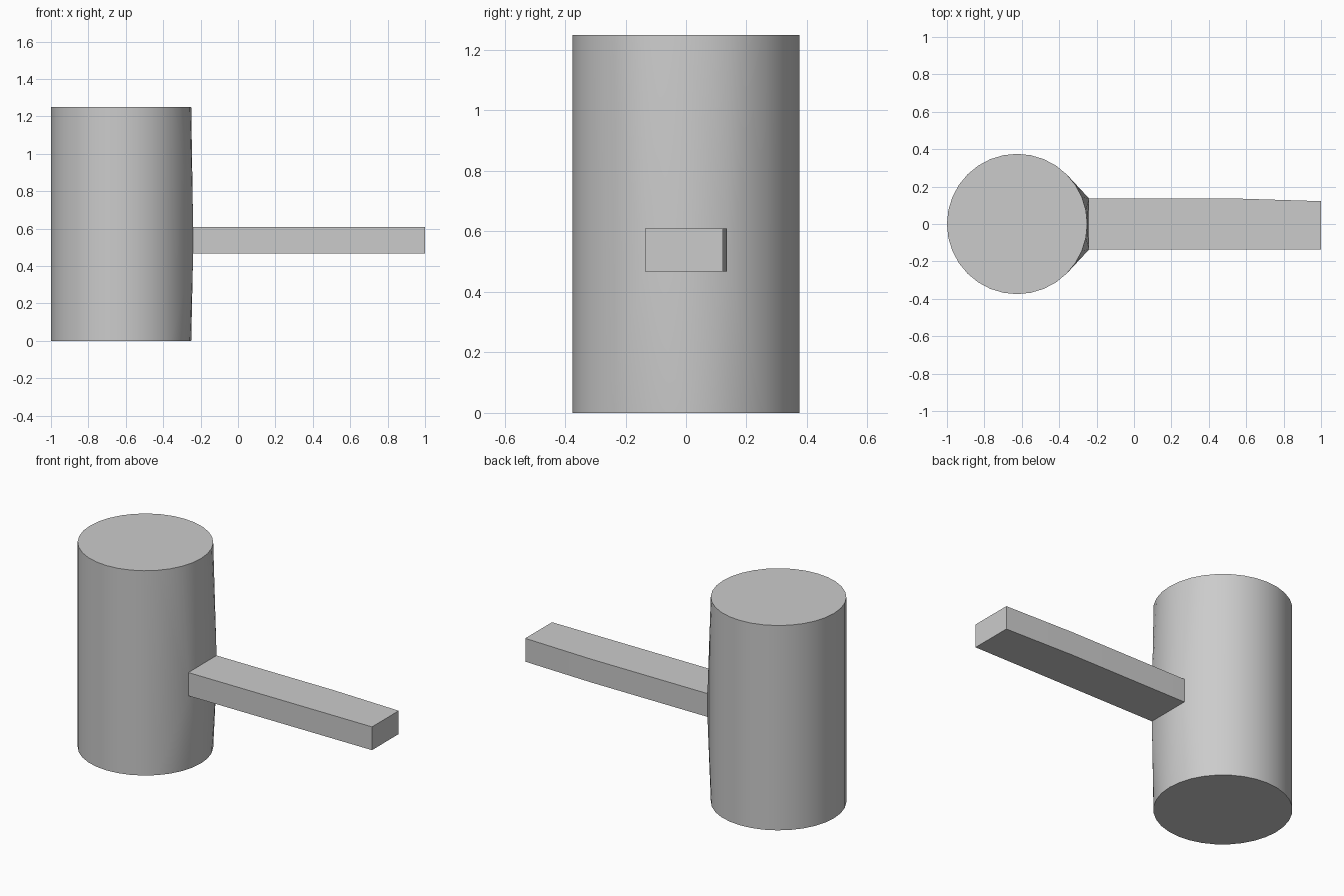
import bpy
import bmesh
import math

cube = bpy.data.objects.get("Cube")
if cube:
    bpy.data.objects.remove(cube, do_unlink=True)

grey = bpy.data.materials.new("plain grey")
grey.use_nodes = True
colour = (0.6, 0.6, 0.6, 1)
grey.diffuse_color = colour
grey.node_tree.nodes["Principled BSDF"].inputs["Base Color"].default_value = colour

RADIUS, HEIGHT, CENTRE_X = 0.375, 1.25, -0.625
JOINT_X, Z_LOW, Z_HIGH = -0.24, 0.467, 0.609
SIDE = 0.136


def finish(name, bm):
    bmesh.ops.recalc_face_normals(bm, faces=bm.faces)
    mesh = bpy.data.meshes.new(name)
    bm.to_mesh(mesh)
    bm.free()
    mesh.materials.append(grey)
    obj = bpy.data.objects.new(name, mesh)
    bpy.context.collection.objects.link(obj)
    bpy.ops.object.select_all(action="DESELECT")
    obj.select_set(True)
    bpy.context.view_layer.objects.active = obj
    bpy.ops.object.shade_smooth_by_angle(angle=math.radians(30))
    return obj


# Head: round block whose wall is drawn out to the handle's rectangular foot
bm = bmesh.new()
segments = 32
for i in range(segments):
    a = math.tau * i / segments
    x, y = CENTRE_X + RADIUS * math.cos(a), RADIUS * math.sin(a)
    for z in (0, HEIGHT):
        bm.verts.new((x, y, z))
for y in (-SIDE, SIDE):
    for z in (Z_LOW, Z_HIGH):
        bm.verts.new((JOINT_X, y, z))
bmesh.ops.convex_hull(bm, input=bm.verts)
bmesh.ops.dissolve_limit(bm, angle_limit=math.radians(0.5),
                         verts=bm.verts, edges=bm.edges)
finish("mallet_head", bm)

# Handle: flat bar, its back edge narrowing slightly towards the end
bm = bmesh.new()
outline = [(JOINT_X - 0.01, -SIDE), (1, -SIDE), (1, 0.122),
           (0.55, SIDE), (JOINT_X - 0.01, SIDE)]
base = bm.faces.new([bm.verts.new((x, y, Z_LOW)) for x, y in outline])
result = bmesh.ops.extrude_face_region(bm, geom=[base])
top = [v for v in result["geom"] if isinstance(v, bmesh.types.BMVert)]
bmesh.ops.translate(bm, verts=top, vec=(0, 0, Z_HIGH - Z_LOW))
finish("handle", bm)
